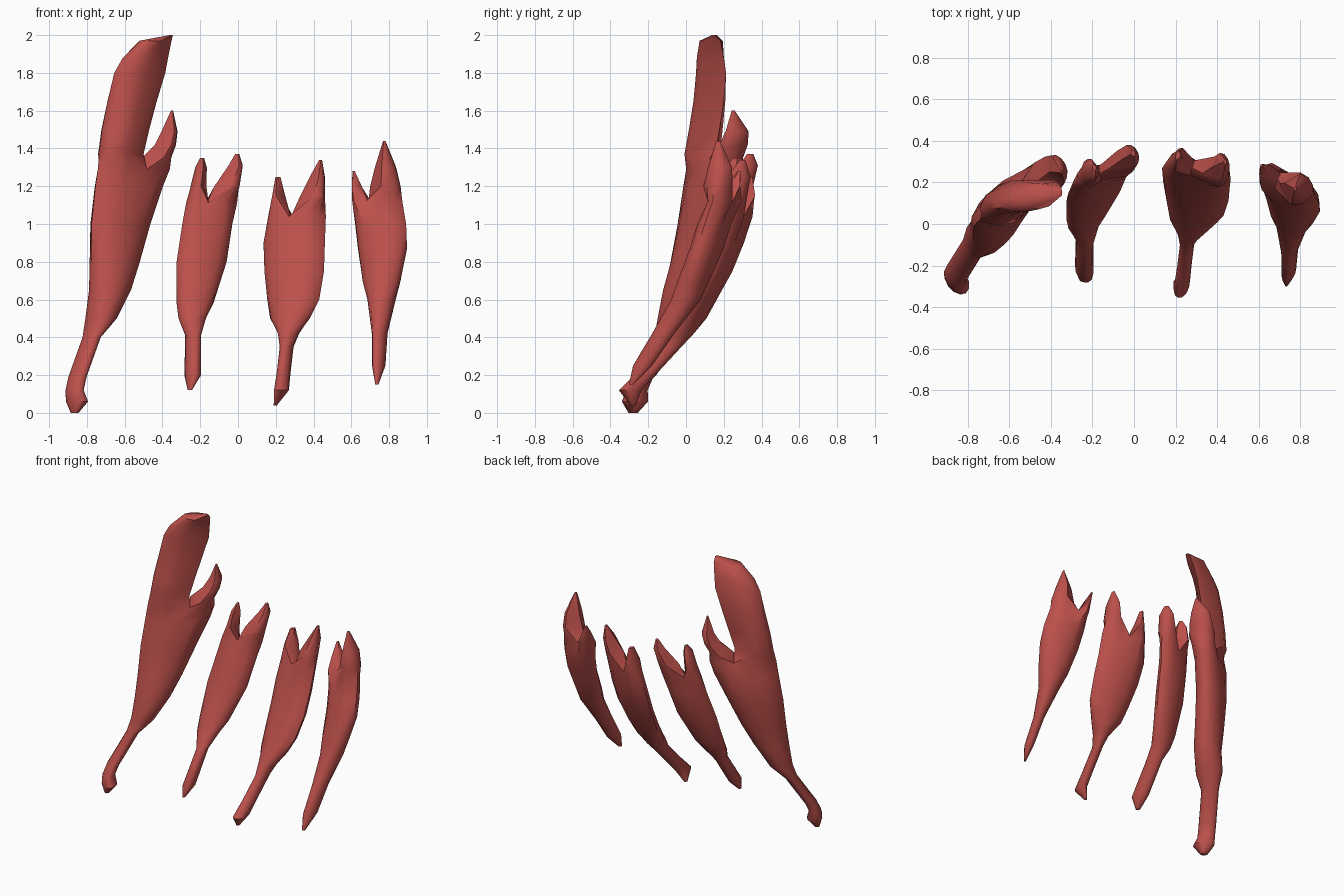
import bpy
import bmesh
from math import cos, sin, radians
from mathutils import Vector

start_cube = bpy.data.objects.get("Cube")
if start_cube:
    bpy.data.objects.remove(start_cube, do_unlink=True)

# Single flesh colour
flesh = bpy.data.materials.new("muscle_red")
flesh.use_nodes = True
flesh.diffuse_color = (0.5, 0.08, 0.07, 1)
shader = flesh.node_tree.nodes["Principled BSDF"]
shader.inputs["Base Color"].default_value = flesh.diffuse_color
shader.inputs["Roughness"].default_value = 0.6

AROUND = [30 * i for i in range(12)]
RIGHT_HALF = [-90 + 30 * i for i in range(7)] + [180]
LEFT_HALF = [90 + 30 * i for i in range(7)] + [0]


def add_ring(bm, section, angles, slope, thickness, fork_x=None):
    """One flattened oval; section is (height, left x, right x, centre y)."""
    z, left, right, y = section
    half = (right - left) / 2
    centre = Vector(((left + right) / 2, y, z))
    along = Vector((1, slope, 0))
    across = Vector((-slope, 1, 0)).normalized() * min(half * 1.8, thickness)
    ring = []
    for angle in angles:
        c, s = cos(radians(angle)), sin(radians(angle))
        shift, depth = 0, s
        if fork_x is not None:
            # Pinch the oval where the heads part
            shift = (fork_x - centre.x) * s * s
            depth = s * 0.5 if abs(c) < 0.1 else s
        ring.append(bm.verts.new(centre + along * (half * c + shift) + across * depth))
    return ring


def bridge(bm, lower, upper):
    count = len(lower)
    for i in range(count):
        j = (i + 1) % count
        bm.faces.new((lower[i], lower[j], upper[j], upper[i]))


def loft(bm, rings):
    for lower, upper in zip(rings, rings[1:]):
        bridge(bm, lower, upper)


def muscle(name, belly, left_head, right_head, fork_x, slope, head_slopes, thickness):
    """A tendon and belly that divide into two pointed heads."""
    bm = bmesh.new()
    rings = [add_ring(bm, row, AROUND, slope, thickness) for row in belly[:-1]]
    top = add_ring(bm, belly[-1], AROUND, slope, thickness, fork_x)
    loft(bm, rings + [top])
    bm.faces.new(rings[0])

    # Notch between the heads
    notch = bm.verts.new((top[3].co + top[9].co) / 2)
    right_base = top[9:] + top[:4] + [notch]
    left_base = top[3:10] + [notch]
    for base, head, angles, tilt in (
        (left_base, left_head, LEFT_HALF, head_slopes[0]),
        (right_base, right_head, RIGHT_HALF, head_slopes[1]),
    ):
        tips = []
        for i, row in enumerate(head):
            taper = 1 - 0.5 * i / len(head)
            tips.append(add_ring(bm, row, angles, tilt, thickness * taper))
        loft(bm, [base] + tips)
        bm.faces.new(tips[-1])

    bmesh.ops.recalc_face_normals(bm, faces=bm.faces)
    mesh = bpy.data.meshes.new(name)
    bm.to_mesh(mesh)
    bm.free()
    mesh.materials.append(flesh)
    obj = bpy.data.objects.new(name, mesh)
    bpy.context.collection.objects.link(obj)
    bpy.ops.object.select_all(action="DESELECT")
    obj.select_set(True)
    bpy.context.view_layer.objects.active = obj
    bpy.ops.object.shade_smooth_by_angle(angle=radians(50))


# Largest muscle: one tall blade, with a short head tucked behind it
muscle(
    "first_muscle",
    belly=[(0, -.88, -.85, -.28), (.06, -.895, -.81, -.27), (.12, -.9, -.83, -.26),
           (.19, -.885, -.815, -.23), (.4, -.81, -.74, -.11), (.5, -.79, -.66, -.06),
           (.65, -.775, -.58, -.02), (.8, -.775, -.53, .03), (1, -.775, -.47, .085),
           (1.2, -.755, -.4, .13), (1.29, -.742, -.375, .14)],
    left_head=[(1.37, -.735, -.5, .095), (1.5, -.72, -.47, .115), (1.65, -.69, -.43, .135),
               (1.8, -.655, -.385, .145), (1.88, -.61, -.37, .14),
               (1.97, -.52, -.352, .14), (2, -.36, -.345, .15)],
    right_head=[(1.35, -.51, -.365, .21), (1.42, -.44, -.34, .25),
                (1.49, -.405, -.33, .27), (1.6, -.355, -.345, .25)],
    fork_x=-.51, slope=.68, head_slopes=(.5, .5), thickness=.095)

# Second muscle, leaning toward the middle
muscle(
    "second_muscle",
    belly=[(.12, -.265, -.245, -.26), (.2, -.28, -.2, -.22), (.41, -.275, -.2, -.07),
           (.5, -.315, -.17, 0), (.58, -.325, -.13, .05), (.8, -.325, -.06, .15),
           (1, -.295, -.03, .22), (1.11, -.275, -.005, .25)],
    left_head=[(1.2, -.25, -.167, .25), (1.3, -.225, -.165, .26), (1.35, -.2, -.18, .27)],
    right_head=[(1.2, -.125, .005, .29), (1.31, -.05, .02, .33), (1.37, -.015, .005, .34)],
    fork_x=-.165, slope=.3, head_slopes=(.2, .4), thickness=.065)

# Third muscle, with a short rear head
muscle(
    "third_muscle",
    belly=[(.04, .19, .205, -.28), (.12, .195, .265, -.295), (.22, .21, .275, -.2),
           (.35, .225, .29, -.08), (.42, .215, .32, -.03), (.5, .17, .38, .03),
           (.6, .155, .43, .08), (.75, .14, .455, .16), (.9, .135, .46, .22),
           (1.04, .16, .465, .26)],
    left_head=[(1.15, .185, .25, .31), (1.25, .2, .225, .33)],
    right_head=[(1.15, .33, .46, .25), (1.25, .38, .46, .28), (1.34, .43, .445, .3)],
    fork_x=.28, slope=-.3, head_slopes=(-.3, .1), thickness=.075)

# Fourth muscle, turned outward
muscle(
    "fourth_muscle",
    belly=[(.15, .728, .742, -.29), (.25, .715, .775, -.23), (.42, .715, .785, -.12),
           (.6, .69, .83, 0), (.7, .66, .86, .04), (.87, .635, .895, .11),
           (1, .62, .89, .15), (1.12, .615, .87, .19)],
    left_head=[(1.2, .61, .655, .25), (1.28, .608, .618, .28)],
    right_head=[(1.2, .7, .86, .17), (1.3, .725, .835, .18), (1.44, .768, .78, .17)],
    fork_x=.69, slope=-.38, head_slopes=(-.6, -.3), thickness=.08)
